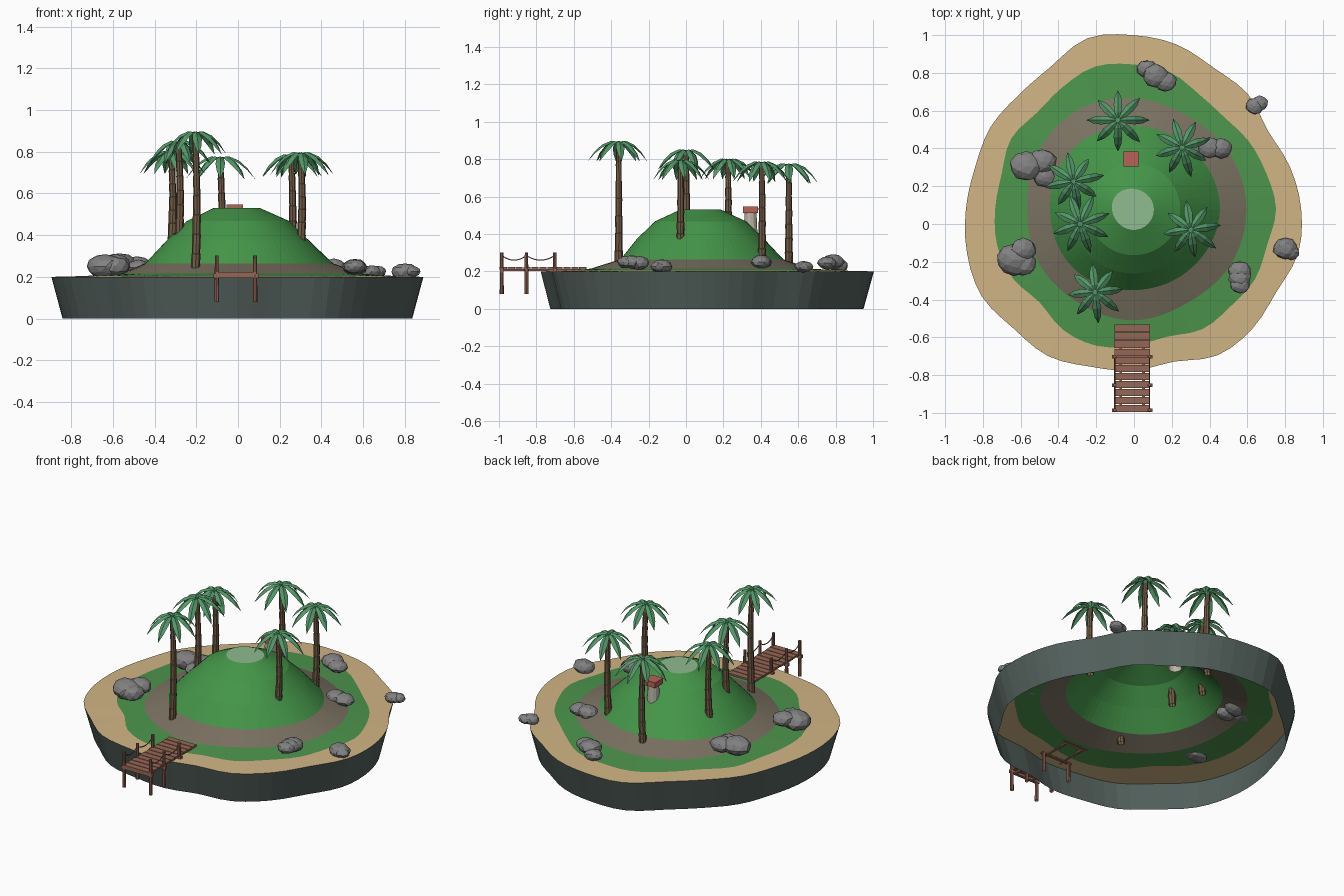
import bpy, bmesh, math, random
from mathutils import Vector, Matrix

if "Cube" in bpy.data.objects:
    bpy.data.objects.remove(bpy.data.objects["Cube"])

random.seed(4)
N = 72
CX, CY = -0.005, 0.08


def mat(name, r, g, b):
    m = bpy.data.materials.new(name)
    m.diffuse_color = tuple((c / 255) ** 2.2 for c in (r, g, b)) + (1,)
    m.use_nodes = True
    m.node_tree.nodes["Principled BSDF"].inputs["Base Color"].default_value = m.diffuse_color
    return m


SAND, GRASS = mat("sand", 208, 180, 132), mat("grass", 78, 148, 78)
EARTH, HILL = mat("earth", 122, 114, 98), mat("hill_green", 70, 148, 74)
TIP, CLIFF = mat("summit", 142, 185, 142), mat("cliff", 84, 97, 93)
WOOD, BARK = mat("wood", 148, 102, 86), mat("bark", 116, 94, 72)
LEAF, ROCK = mat("leaf", 84, 150, 104), mat("rock", 128, 128, 128)
STONE, RED = mat("pale_stone", 186, 180, 165), mat("red_cap", 184, 98, 88)


def finish(bm, name, m, fix=False):
    if fix:
        bmesh.ops.recalc_face_normals(bm, faces=bm.faces)
    me = bpy.data.meshes.new(name)
    bm.to_mesh(me)
    bm.free()
    me.materials.append(m)
    o = bpy.data.objects.new(name, me)
    bpy.context.collection.objects.link(o)
    return o


def ring(radii, z, k=1.0):
    """Closed loop through radii at equal angles (smooth interpolation)."""
    if not isinstance(radii, list):
        radii = [radii]
    n, pts = len(radii), []
    for j in range(N):
        i, t = divmod(j * n / N, 1)
        a, b, c, d = (radii[(int(i) + s) % n] for s in (-1, 0, 1, 2))
        r = k * 0.5 * (2 * b + (c - a) * t + (2 * a - 5 * b + 4 * c - d) * t * t
                       + (3 * b - a - 3 * c + d) * t ** 3)
        w = 2 * math.pi * j / N
        pts.append((CX + r * math.cos(w), CY + r * math.sin(w), z))
    return pts


def band(name, rings, m, cap=False):
    bm = bmesh.new()
    vs = [[bm.verts.new(p) for p in r] for r in rings]
    for lo, hi in zip(vs, vs[1:]):
        n = len(lo)
        for j in range(n):
            bm.faces.new((lo[j], lo[(j + 1) % n], hi[(j + 1) % n], hi[j]))
    if cap:
        bm.faces.new(vs[-1])
    return finish(bm, name, m)


# Island shell: open underneath, stepped into coloured bands
shore = [.89, .86, .825, .86, .86, .90, .92, .935, .87, .855, .87, .865,
         .885, .91, .925, .895, .90, .865, .857, .837, .895, .895, .877, .905]
green = [.757, .73, .71, .685, .70, .75, .765, .78, .745, .72, .745, .72,
         .73, .745, .735, .70, .74, .75, .725, .70, .735, .73, .745, .735]
trail = [.60, .59, .57, .585, .60, .585, .56, .575, .575, .59, .575, .595]
foot = [.46, .445, .44, .45, .44, .445, .43, .44]
crest = [.25, .24, .24, .245]
R0, R1, R2 = ring(shore, .2), ring(green, .204), ring(trail, .215)
R3, R4, R5 = ring(foot, .265), ring(crest, .468), ring([.11, .105, .115, .108, .112], .53)
band("cliff", [ring(shore, 0, .94), R0], CLIFF)
band("beach", [R0, R1], SAND)
band("lawn", [R1, R2], GRASS)
band("dirt_path", [R2, R3], EARTH)
band("hill", [R3, ring([.345, .335, .34], .375), R4, R5], HILL)
band("summit", [R5], TIP, cap=True)


def circle(c, r, n=8):
    return [(c[0] + r * math.cos(2 * math.pi * i / n),
             c[1] + r * math.sin(2 * math.pi * i / n), c[2]) for i in range(n)]


# Palms: ringed trunk and eight folded drooping fronds
FROND = [(0, 0, .006), (.04, .008, .017), (.085, -.012, .023), (.125, -.05, .017), (.158, -.1, .001)]


def palm(x, y, base, top, turn):
    rings, steps = [], 7
    h = top - .03 - base
    for s in range(steps):
        for t, f in ((0, .94), (.97, 1.06)):
            u = (s + t) / steps
            off = .008 * math.sin(u * math.pi)
            rings.append(circle((x + off * math.cos(turn), y + off * math.sin(turn), base + h * u),
                                (.022 - .008 * u) * f))
    band("palm_trunk", rings, BARK, cap=True)
    bm = bmesh.new()
    for k in range(8):
        M = Matrix.Translation((x, y, top - .01)) @ Matrix.Rotation(turn + k * math.pi / 4, 4, 'Z')
        s = random.uniform(.9, 1.06)
        rows = [[bm.verts.new(M @ Vector((r * s, side * w, z - abs(side) * w * .6)))
                 for side in (-1, 0, 1)] for r, z, w in FROND]
        for a, b in zip(rows, rows[1:]):
            for i in (0, 1):
                bm.faces.new((a[i], b[i], b[i + 1], a[i + 1]))
    bmesh.ops.create_cone(bm, cap_ends=True, segments=8, radius1=.014, radius2=.012, depth=.03,
                          matrix=Matrix.Translation((x, y, top - .02)))
    finish(bm, "palm_fronds", LEAF)


for p in [(-.205, -.36, .22, .90, .1), (.30, -.03, .34, .80, .15), (-.285, 0, .34, .855, .35),
          (-.32, .225, .33, .805, .2), (-.085, .55, .23, .78, .0), (.255, .405, .25, .79, .3)]:
    palm(*p)


# Boulders: flattened, jittered icospheres in clusters
def boulder(x, y, r, z):
    bm = bmesh.new()
    bmesh.ops.create_icosphere(bm, subdivisions=2, radius=1)
    for v in bm.verts:
        v.co *= random.uniform(.93, 1.05)
        v.co = Vector((v.co.x * r, v.co.y * r * .88, v.co.z * r * .62))
    bmesh.ops.transform(bm, verts=bm.verts, matrix=Matrix.Translation((x, y, z)))
    finish(bm, "boulder", ROCK)


for b in [(-.57, .305, .088, .26), (-.485, .33, .075, .255), (-.475, .25, .06, .245),
          (-.635, -.19, .095, .25), (-.585, -.135, .07, .265), (-.59, -.21, .075, .25),
          (.115, .785, .07, .25), (.165, .755, .06, .245), (.07, .82, .055, .23),
          (.64, .625, .05, .225), (.665, .64, .045, .225), (.46, .4, .06, .25),
          (.40, .405, .065, .25), (.80, -.13, .065, .225), (.83, -.15, .045, .225),
          (.56, -.25, .062, .245), (.56, -.32, .055, .25), (.56, -.285, .06, .25)]:
    boulder(*b)


def box(name, c, size, m):
    bm = bmesh.new()
    bmesh.ops.create_cube(bm, size=1, matrix=Matrix.Translation(c) @ Matrix.Diagonal((*size, 1)))
    return finish(bm, name, m)


# Jetty: planks, stringers, cross beams, posts and sagging ropes
DX = -.01
for i in range(11):
    box("plank", (DX + random.uniform(-.002, .002), -.552 - i * .0425, .217), (.188, .038, .012), WOOD)
for s in (-1, 1):
    box("stringer", (DX + s * .06, -.77, .207), (.015, .44, .012), WOOD)
    stations = (-.985, -.853, -.702)
    for y in stations:
        band("post", [circle((DX + s * .092, y, .08), .011), circle((DX + s * .092, y, .302), .009)],
             WOOD, cap=True)
    for a, b in zip(stations, stations[1:]):
        cu = bpy.data.curves.new("rope", 'CURVE')
        cu.dimensions, cu.bevel_depth, cu.bevel_resolution = '3D', .003, 1
        sp = cu.splines.new('POLY')
        sp.points.add(8)
        for i, p in enumerate(sp.points):
            t = i / 8
            p.co = (DX + s * .092, a + (b - a) * t, .285 - .1 * t * (1 - t), 1)
        cu.materials.append(BARK)
        bpy.context.collection.objects.link(bpy.data.objects.new("rope", cu))
for y in stations:
    box("cross_beam", (DX, y, .205), (.215, .018, .02), WOOD)

# Small capped pillar behind the summit
band("pillar", [circle((-.015, .345, .33), .04, 12), circle((-.015, .345, .515), .032, 12)], STONE, cap=True)
box("pillar_cap", (-.015, .345, .53), (.08, .08, .034), RED)
